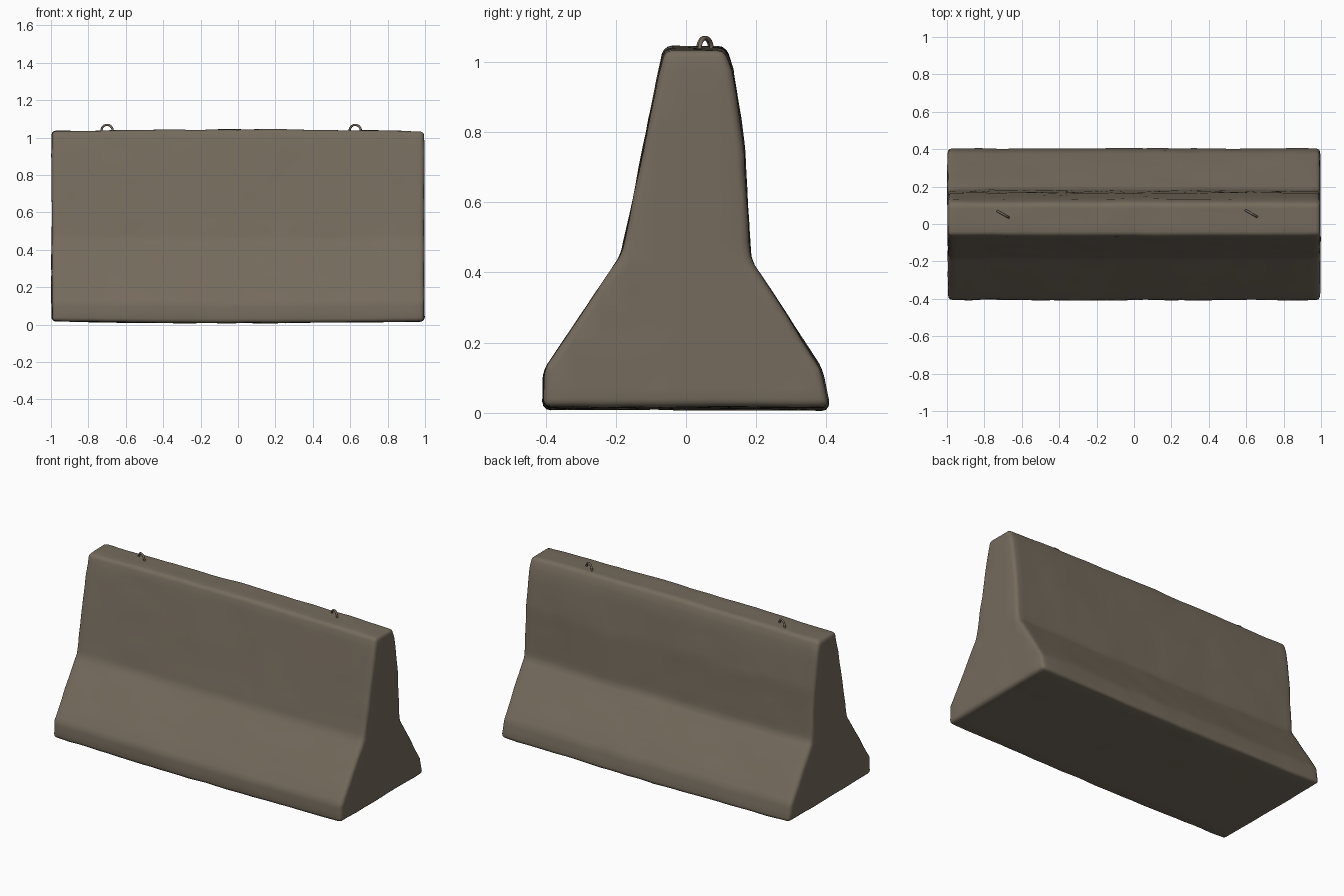
import bpy, bmesh, math
from mathutils import Vector, noise

if "Cube" in bpy.data.objects:
    bpy.data.objects.remove(bpy.data.objects["Cube"])


def flat(name, rgb):
    m = bpy.data.materials.new(name)
    m.diffuse_color = (*rgb, 1)
    m.use_nodes = True
    m.node_tree.nodes["Principled BSDF"].inputs["Base Color"].default_value = m.diffuse_color
    return m


concrete = flat("weathered concrete", (0.178, 0.147, 0.109))

# Barrier body: cross-section (y, z) swept along x
profile = [(-0.408, 0.018), (-0.405, 0.125), (-0.184, 0.455), (-0.062, 1.043),
           (0.112, 1.043), (0.132, 0.98), (0.166, 0.74), (0.184, 0.44),
           (0.388, 0.125), (0.408, 0.018)]
bm = bmesh.new()
end = bm.faces.new([bm.verts.new((-0.996, y, z)) for y, z in profile])
ext = bmesh.ops.extrude_face_region(bm, geom=[end])
bmesh.ops.translate(bm, vec=(1.992, 0, 0),
                    verts=[v for v in ext["geom"] if isinstance(v, bmesh.types.BMVert)])
bmesh.ops.recalc_face_normals(bm, faces=bm.faces[:])

# Worn, rounded edges
edges = [e for e in bm.edges if e.calc_face_angle(0) > math.radians(12)]
bmesh.ops.bevel(bm, geom=edges, offset=0.022, segments=3, profile=0.5, affect='EDGES')

# Cut a grid so the surface can be weathered
def slice_body(co, no):
    bmesh.ops.bisect_plane(bm, geom=bm.verts[:] + bm.edges[:] + bm.faces[:],
                           plane_co=co, plane_no=no, dist=0.0005)

for i in range(-15, 16):
    slice_body((i * 0.063, 0, 0), (1, 0, 0))
for i in range(1, 15):
    slice_body((0, 0, i * 0.07), (0, 0, 1))
for i in range(-4, 5):
    slice_body((0, i * 0.08, 0), (0, 1, 0))

# Uneven casting: small dents, sagging underside and slightly crowned top
bm.normal_update()
moves = []
for v in bm.verts:
    n = noise.noise(v.co * 3.0) * 0.004 + noise.noise(v.co * 9.0 + Vector((4, 1, 7))) * 0.004
    crown = 1 - v.co.x ** 2
    dz = 0.008 * crown * v.co.z - 0.009 * crown * (1 - v.co.z) - 0.008 * v.co.z
    moves.append(v.co + v.normal * n + Vector((0, 0, dz)))
for v, p in zip(bm.verts, moves):
    v.co = (max(-1, min(1, p.x)), p.y, max(0.0, p.z))

mesh = bpy.data.meshes.new("barrier_body")
bm.to_mesh(mesh)
bm.free()
mesh.materials.append(concrete)
mesh.shade_smooth()
body = bpy.data.objects.new("barrier_body", mesh)
bpy.context.collection.objects.link(body)


# Lifting loops: bent bars set diagonally into the top
def lifting_loop(name, x, y):
    cu = bpy.data.curves.new(name, 'CURVE')
    cu.dimensions = '3D'
    cu.bevel_depth = 0.006
    cu.bevel_resolution = 2
    cu.use_fill_caps = True
    sp = cu.splines.new('POLY')
    steps = 12
    sp.points.add(steps + 2)
    pts = [(-1, 1.015)]
    pts += [(-math.cos(math.pi * i / steps), 1.037 + 0.031 * math.sin(math.pi * i / steps))
            for i in range(steps + 1)]
    pts += [(1, 1.015)]
    for p, (t, z) in zip(sp.points, pts):
        p.co = (x + t * 0.030, y - t * 0.017, z, 1)
    sp.use_smooth = True
    cu.materials.append(concrete)
    ob = bpy.data.objects.new(name, cu)
    bpy.context.collection.objects.link(ob)


lifting_loop("lifting_loop_left", -0.70, 0.052)
lifting_loop("lifting_loop_right", 0.627, 0.056)
